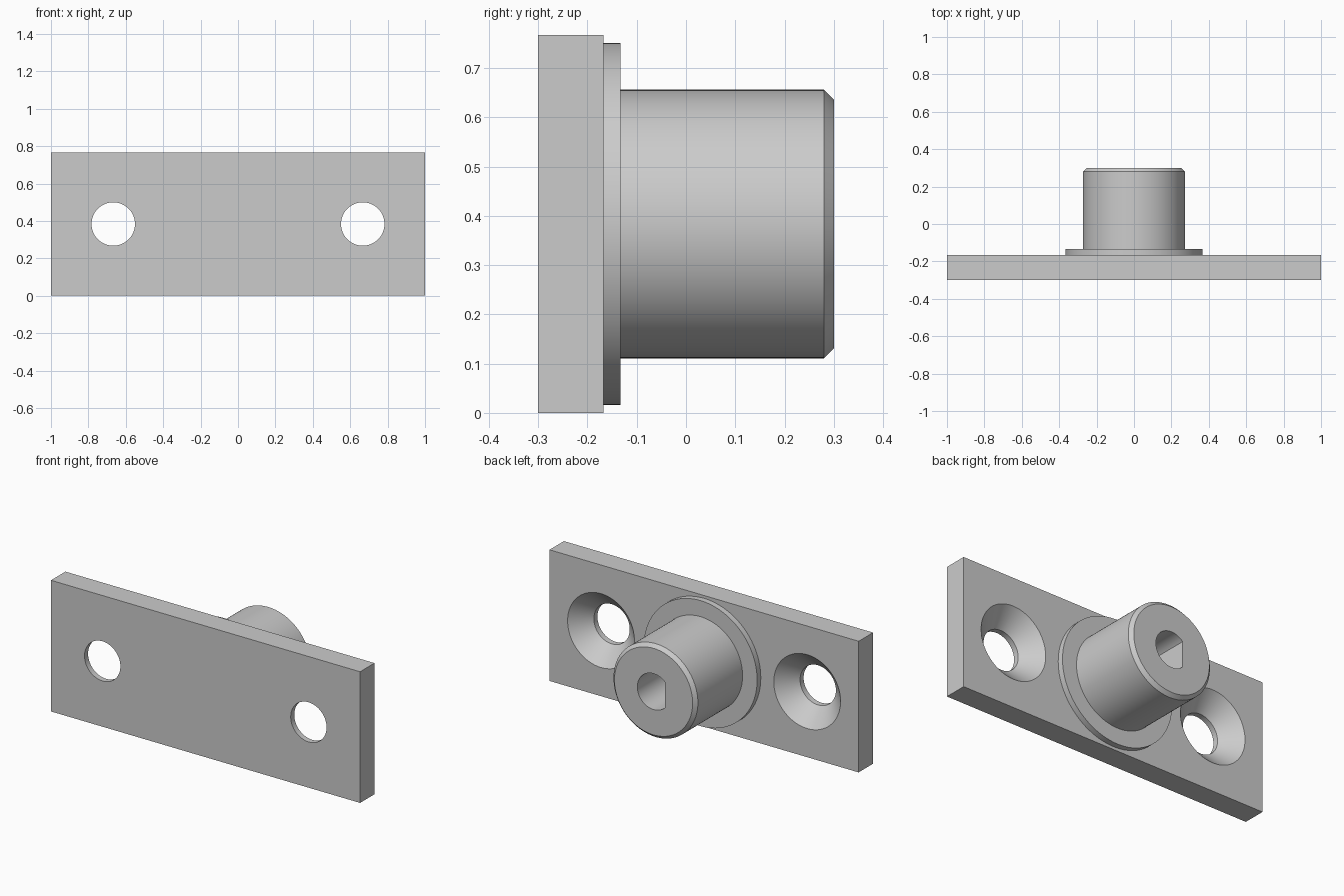
import bpy, bmesh, math
from mathutils import Matrix, Vector

cube = bpy.data.objects.get("Cube")
if cube:
    bpy.data.objects.remove(cube, do_unlink=True)

HEIGHT = 0.767
MID = HEIGHT / 2
FRONT, PLATE_BACK, FLANGE_BACK, TIP = -0.3, -0.167, -0.133, 0.3
SEGMENTS = 96

steel = bpy.data.materials.new("grey_steel")
steel.use_nodes = True
grey = (0.6, 0.6, 0.6, 1)
steel.diffuse_color = grey
steel.node_tree.nodes["Principled BSDF"].inputs["Base Color"].default_value = grey


def make_object(name, bm):
    bmesh.ops.recalc_face_normals(bm, faces=bm.faces)
    mesh = bpy.data.meshes.new(name)
    bm.to_mesh(mesh)
    bm.free()
    mesh.materials.append(steel)
    obj = bpy.data.objects.new(name, mesh)
    bpy.context.collection.objects.link(obj)
    return obj


def lathe(name, profile, x=0):
    """Closed solid turned about the y axis from (radius, y) points."""
    bm = bmesh.new()
    rings = []
    for radius, y in profile:
        rings.append([bm.verts.new((x + radius * math.cos(a), y, MID + radius * math.sin(a)))
                      for a in (math.tau * i / SEGMENTS for i in range(SEGMENTS))])
    for lower, upper in zip(rings, rings[1:]):
        for i in range(SEGMENTS):
            j = (i + 1) % SEGMENTS
            bm.faces.new((lower[i], lower[j], upper[j], upper[i]))
    bm.faces.new(rings[0])
    bm.faces.new(rings[-1])
    return make_object(name, bm)


def cut(target, cutter):
    mod = target.modifiers.new(cutter.name, 'BOOLEAN')
    mod.operation = 'DIFFERENCE'
    mod.solver = 'EXACT'
    mod.object = cutter
    bpy.context.view_layer.objects.active = target
    bpy.ops.object.modifier_apply(modifier=mod.name)
    bpy.data.objects.remove(cutter, do_unlink=True)


# Mounting plate
bm = bmesh.new()
bmesh.ops.create_cube(bm, size=1)
thickness = PLATE_BACK - FRONT
bmesh.ops.transform(
    bm, verts=bm.verts,
    matrix=Matrix.Translation((0, FRONT + thickness / 2, MID))
    @ Matrix.Diagonal((2, thickness, HEIGHT, 1)))
plate = make_object("mounting_plate", bm)

# Screw holes, countersunk from the back
HOLE, SINK = 0.116, 0.216
for side in (-1, 1):
    cut(plate, lathe("screw_hole_cutter", [
        (HOLE, FRONT - 0.05),
        (HOLE, PLATE_BACK - (SINK - HOLE)),
        (SINK, PLATE_BACK),
        (SINK, PLATE_BACK + 0.05)], side * 0.667))

# Flanged boss with a chamfered tip
boss = lathe("flanged_boss", [
    (0.367, PLATE_BACK), (0.367, FLANGE_BACK),
    (0.273, FLANGE_BACK), (0.273, TIP - 0.02), (0.253, TIP)])

# Blind D-shaped bore with its flat on the right
BORE, FLAT = 0.105, -0.074
half = math.acos(FLAT / BORE)
bm = bmesh.new()
outline = [bm.verts.new((BORE * math.cos(a), TIP + 0.05, MID + BORE * math.sin(a)))
           for a in (half * (2 * i / 64 - 1) for i in range(65))]
cap = bm.faces.new(outline)
walls = bmesh.ops.extrude_face_region(bm, geom=[cap])
bmesh.ops.translate(bm, vec=Vector((0, -0.45, 0)),
                    verts=[v for v in walls["geom"] if isinstance(v, bmesh.types.BMVert)])
cut(boss, make_object("bore_cutter", bm))

# Smooth the round walls, keep the edges crisp
for obj in (plate, boss):
    bpy.ops.object.select_all(action='DESELECT')
    obj.select_set(True)
    bpy.context.view_layer.objects.active = obj
    bpy.ops.object.shade_smooth_by_angle(angle=math.radians(30))
